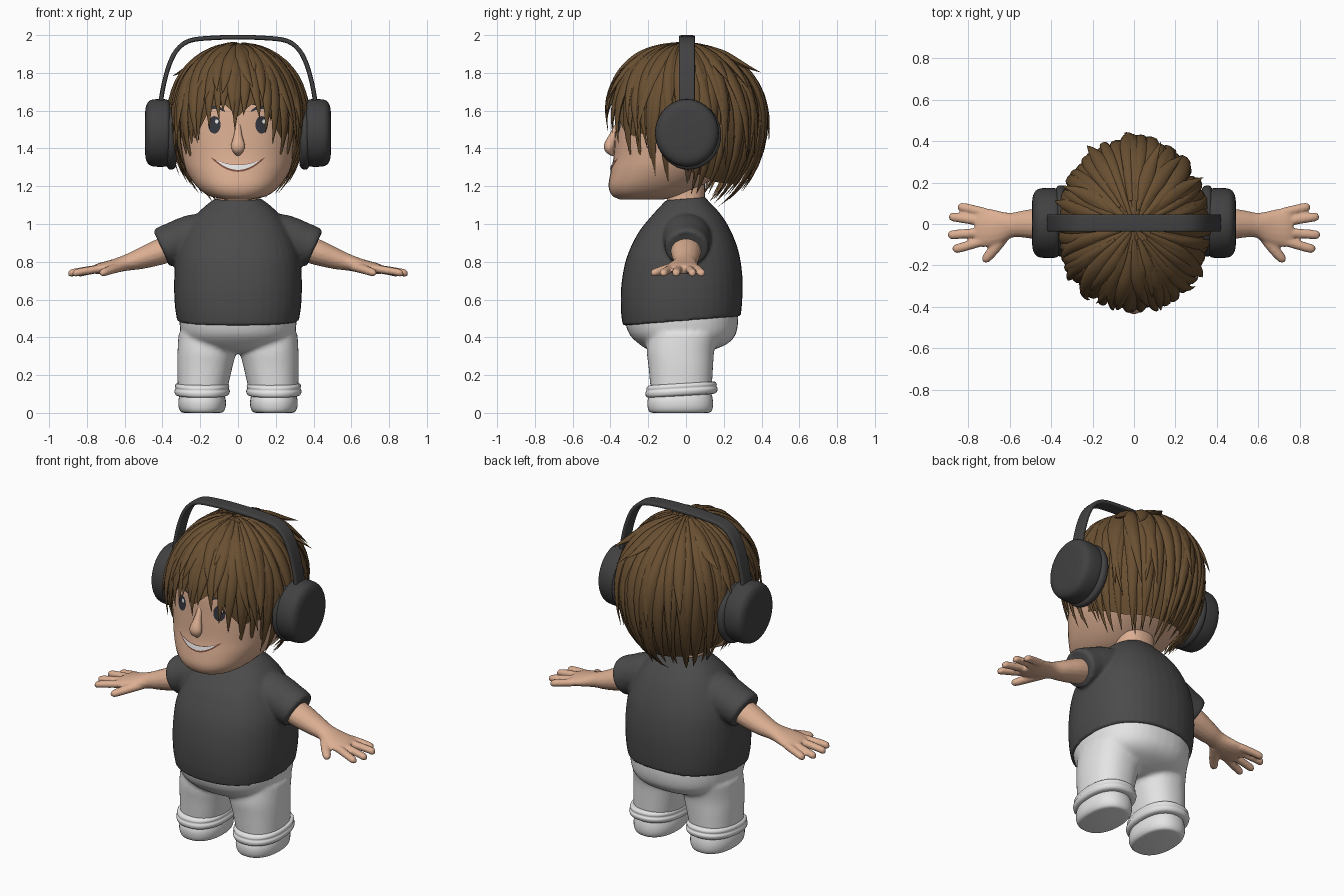
import bpy, bmesh, math, random
from mathutils import Vector
from mathutils.bvhtree import BVHTree

random.seed(4)
if "Cube" in bpy.data.objects:
    bpy.data.objects.remove(bpy.data.objects["Cube"])


def material(name, *rgb):
    m = bpy.data.materials.new(name)
    m.use_nodes = True
    m.diffuse_color = (*rgb, 1)
    m.node_tree.nodes["Principled BSDF"].inputs["Base Color"].default_value = (*rgb, 1)
    return m


skin = material("skin", .72, .43, .29)
hair = material("brown hair", .14, .078, .031)
shirt_grey = material("charcoal shirt", .07, .07, .07)
phone_grey = material("dark headphone grey", .053, .053, .055)
white = material("off white cloth", .78, .78, .78)
eye_dark = material("dark eye", .035, .038, .05)
mouth_dark = material("mouth brown", .2, .075, .05)
bright = material("bright white", .9, .9, .9)


def smooth_path(pts, n=4):
    """Catmull-Rom resampling of tuples of any length."""
    p = [Vector(q) for q in pts]
    p = [p[0] * 2 - p[1]] + p + [p[-1] * 2 - p[-2]]
    out = []
    for a, b, c, d in zip(p, p[1:], p[2:], p[3:]):
        for i in range(n):
            t = i / n
            out.append((b * 2 + (c - a) * t + (a * 2 - b * 5 + c * 4 - d) * t ** 2
                        + (b * 3 - a - c * 3 + d) * t ** 3) * .5)
    return out + [p[-2]]


def skin_rings(bm, rings):
    vs = [[bm.verts.new(p) for p in r] for r in rings]
    for r, s in zip(vs, vs[1:]):
        for i in range(len(r)):
            j = (i + 1) % len(r)
            bm.faces.new((r[i], r[j], s[j], s[i]))
    bm.faces.new(vs[0][::-1])
    bm.faces.new(vs[-1])


def loft(bm, rows, power=2.3, n=4, sides=40, tilt=0):
    """Stack of rounded rings: centre x, z, x radius, front y, back y."""
    rings = []
    for cx, z, rx, yf, yb in smooth_path(rows, n):
        ring = []
        for i in range(sides):
            a = math.tau * i / sides
            c, s = [math.copysign(abs(v) ** (2 / power), v) for v in (math.cos(a), math.sin(a))]
            y = (yf + yb) / 2 + s * (yb - yf) / 2
            ring.append((cx + rx * c, y, z + tilt * (y - yf)))
        rings.append(ring)
    skin_rings(bm, rings)


def tube(bm, pts, up, n=4, sides=16, power=2):
    """Sweep along x, y, z with width and thickness radii; up gives the normal."""
    pts = smooth_path(pts, n) if n else [Vector(p) for p in pts]
    pos = [Vector(p[:3]) for p in pts]
    rings = []
    for k, p in enumerate(pts):
        t = pos[min(k + 1, len(pos) - 1)] - pos[max(k - 1, 0)]
        side = t.cross(up(pos[k])).normalized()
        nor = side.cross(t).normalized()
        ring = []
        for i in range(sides):
            a = math.tau * i / sides
            c, s = [math.copysign(abs(v) ** (2 / power), v) for v in (math.cos(a), math.sin(a))]
            ring.append(pos[k] + side * p[3] * c + nor * p[4] * s)
        rings.append(ring)
    skin_rings(bm, rings)


def finish(bm, name, mat, mirror=False, voxel=0, blend=5, angle=40):
    bmesh.ops.recalc_face_normals(bm, faces=bm.faces)
    me = bpy.data.meshes.new(name)
    bm.to_mesh(me)
    bm.free()
    me.materials.append(mat)
    ob = bpy.data.objects.new(name, me)
    bpy.context.collection.objects.link(ob)
    bpy.ops.object.select_all(action='DESELECT')
    ob.select_set(True)
    bpy.context.view_layer.objects.active = ob
    bpy.ops.object.shade_smooth_by_angle(angle=math.radians(angle))
    if mirror:
        ob.modifiers.new("mirror", 'MIRROR')
    if voxel:
        r = ob.modifiers.new("merge", 'REMESH')
        r.mode, r.voxel_size, r.use_smooth_shade = 'VOXEL', voxel, True
        s = ob.modifiers.new("blend", 'SMOOTH')
        s.iterations, s.factor = blend, .5
    return ob


z_up = lambda p: Vector((0, 0, 1))

# Head and neck
bm = bmesh.new()
loft(bm, [(0, 1.13, .07, -.35, -.12), (0, 1.15, .155, -.39, -.02), (0, 1.2, .22, -.41, .08),
          (0, 1.28, .275, -.398, .2), (0, 1.36, .305, -.383, .28), (0, 1.5, .325, -.375, .33),
          (0, 1.65, .315, -.36, .34), (0, 1.8, .25, -.27, .27), (0, 1.89, .1, -.12, .12)])
head = finish(bm, "head", skin)
bvh = BVHTree.FromPolygons([v.co for v in head.data.vertices],
                           [p.vertices[:] for p in head.data.polygons])
bm = bmesh.new()
loft(bm, [(0, 1.05, .13, -.12, .11), (0, 1.13, .11, -.1, .1), (0, 1.25, .11, -.1, .1)])
finish(bm, "neck", skin)
bm = bmesh.new()
tube(bm, [(0, -.36, 1.54, .012, .008), (0, -.385, 1.47, .022, .02), (0, -.405, 1.41, .038, .03),
          (0, -.393, 1.378, .022, .018), (0, -.38, 1.365, .006, .006)], lambda p: Vector((0, -1, 0)))
finish(bm, "nose", skin)


# Face details: thin plates laid on the head
def decal(name, x0, x1, lo, hi, mat, lift=.003, cols=16, rows=4):
    bm = bmesh.new()
    grid = []
    for i in range(cols + 1):
        u = -math.cos(math.pi * i / cols)
        x = (x0 + x1) / 2 + u * (x1 - x0) / 2
        col = []
        for j in range(rows + 1):
            z = lo(u) + (hi(u) - lo(u)) * j / rows
            y = bvh.ray_cast(Vector((x, -2, z)), Vector((0, 1, 0)))[0].y
            col.append(bm.verts.new((x, y - lift, z)))
        grid.append(col)
    for a, b in zip(grid, grid[1:]):
        for j in range(rows):
            bm.faces.new((a[j], b[j], b[j + 1], a[j + 1]))
    bmesh.ops.remove_doubles(bm, verts=bm.verts, dist=.0002)
    finish(bm, name, mat)


def oval(name, x, z, rx, rz, mat, lift):
    arc = lambda u: rz * math.sqrt(max(0, 1 - u * u))
    decal(name, x - rx, x + rx, lambda u: z - arc(u), lambda u: z + arc(u), mat, lift)


for side, s in (("left", 1), ("right", -1)):
    oval(side + "_eye", s * .125, 1.525, .033, .046, eye_dark, .004)
    oval(side + "_eye_glint", s * .125 + .012, 1.543, .009, .011, bright, .007)
    decal(side + "_eyebrow", s * .125 - .055, s * .125 + .055, lambda u: 1.608 - .015 * u * u,
          lambda u: 1.63 - .03 * u * u, eye_dark, .006)
decal("mouth", -.142, .142, lambda u: 1.276 + .074 * u * u, lambda u: 1.314 + .037 * u * u, mouth_dark)
decal("teeth", -.118, .118, lambda u: 1.286 + .052 * u * u, lambda u: 1.311 + .028 * u * u, bright, .006)

# Shirt with sleeves
bm = bmesh.new()
loft(bm, [(0, .462, .322, -.335, .29), (0, .55, .335, -.345, .298), (0, .68, .338, -.342, .298),
          (0, .82, .325, -.315, .275), (0, .95, .275, -.255, .225), (0, 1.04, .215, -.185, .17),
          (0, 1.1, .155, -.13, .12), (0, 1.125, .12, -.11, .105)], tilt=.08)
for s in (1, -1):
    tube(bm, [(s * .1, 0, .97, .12, .1), (s * .24, .005, .93, .13, .12), (s * .34, .005, .897, .12, .112),
              (s * .4, .005, .877, .115, .106), (s * .402, .005, .876, .09, .082),
              (s * .37, .005, .886, .08, .075)], z_up, n=2, sides=28)
finish(bm, "shirt", shirt_grey, voxel=.01, blend=4)

# Arms and hands
bm = bmesh.new()
tube(bm, [(.28, 0, .9, .08, .075), (.42, 0, .85, .08, .068), (.52, 0, .815, .068, .055),
          (.59, -.005, .795, .06, .043), (.66, -.015, .777, .083, .036), (.73, -.018, .764, .095, .03),
          (.765, -.018, .757, .08, .022)], z_up)
for x0, y0, x1, y1 in ((.72, .055, .848, .08), (.73, .012, .89, .033),
                       (.73, -.04, .895, -.052), (.72, -.08, .872, -.118)):
    tube(bm, [(x0, y0, .765, .024, .022), (x1 - .03, y1 * .98, .745, .023, .02),
              (x1 - .008, y1, .736, .019, .017), (x1 + .004, y1, .733, .007, .007)], z_up, sides=10)
tube(bm, [(.62, -.04, .775, .035, .028), (.675, -.12, .757, .028, .024),
          (.715, -.168, .742, .022, .02), (.728, -.182, .738, .008, .008)], z_up, sides=10)
finish(bm, "arms", skin, mirror=True, voxel=.007, blend=4)

# Trousers, cuffs and feet
bm = bmesh.new()
loft(bm, [(0, .315, .08, -.12, .08), (0, .335, .19, -.2, .15), (0, .37, .265, -.255, .225),
          (0, .42, .3, -.302, .265), (0, .5, .312, -.325, .277), (0, .58, .31, -.32, .27)])
for s in (1, -1):
    loft(bm, [(s * .165, .42, .15, -.2, .17), (s * .165, .33, .155, -.208, .15),
              (s * .176, .24, .146, -.198, .143), (s * .19, .1, .128, -.185, .135)])
finish(bm, "trousers", white, voxel=.012, blend=6)
bm = bmesh.new()
loft(bm, [(.19, .08, .12, -.19, .14), (.19, .085, .14, -.21, .16), (.19, .105, .147, -.215, .168),
          (.19, .118, .141, -.209, .161), (.19, .13, .144, -.21, .163), (.19, .143, .138, -.2, .155),
          (.19, .148, .12, -.18, .13)], n=3, tilt=.06)
finish(bm, "trouser_cuffs", white, mirror=True)
bm = bmesh.new()
loft(bm, [(.19, 0, .095, -.175, .115), (.19, .006, .112, -.193, .132), (.19, .03, .124, -.203, .142),
          (.19, .07, .125, -.203, .142), (.19, .12, .11, -.18, .13)], n=3)
finish(bm, "feet", white, mirror=True)

# Headphones
bm = bmesh.new()
arc = [(.415, 1.6), (.397, 1.72), (.365, 1.84), (.32, 1.925), (.25, 1.972), (.12, 1.986)]
path = [(x, z) for x, z in arc] + [(0, 1.988)] + [(-x, z) for x, z in arc[::-1]]
tube(bm, [(x, .005, z, .042, .012) for x, z in path], lambda p: p - Vector((0, .005, 1.5)),
     n=5, sides=24, power=5)
finish(bm, "headband", phone_grey)
for name, y, z, profile in (
        ("ear_cups", .005, 1.482, ((.36, .15), (.372, .165), (.4, .169), (.45, .167), (.475, .155), (.488, .13),
                                   (.492, .1))),
        ("ear_pads", .015, 1.47, ((.325, .13), (.33, .158), (.345, .17), (.365, .17), (.378, .155)))):
    bm = bmesh.new()
    tube(bm, [(x, y, z, r, r * 1.06) for x, r in profile], z_up, n=3, sides=40)
    finish(bm, name, phone_grey, mirror=True)

# Hair: cap plus layered locks running down from the crown
CENTRE = Vector((0, -.012, 1.56))
HEM = ((0, 1.5), (13, 1.57), (25, 1.55), (38, 1.42), (52, 1.31), (70, 1.24), (95, 1.2), (125, 1.14), (180, 1.12))


def hem(deg):
    d = abs((deg + 180) % 360 - 180)
    for (a, z), (b, w) in zip(HEM, HEM[1:]):
        if d <= b:
            return z + (w - z) * (d - a) / (b - a)


def hair_point(deg, phi, scale=1):
    a, c = math.radians(deg), math.cos(phi)
    r = math.sin(phi) * scale
    return CENTRE + Vector((.352 * r * math.sin(a), -.418 * r * math.cos(a),
                            c * (.388 if c > 0 else .5) * scale))


def polar(z):
    d = z - CENTRE.z
    return math.acos(max(-1, min(1, d / (.388 if d > 0 else .5))))


def lock(bm, deg, z_end, width, lift=0, flick=0, sway=0, start=.06):
    end, steps, pts = polar(z_end), 13, []
    for k in range(steps + 1):
        u = k / steps
        p = hair_point(deg + sway * u * u, start + (end - start) * u, 1 + lift + flick * u ** 4)
        w = max(.001, width * min(1, .22 + 1.8 * u) * (1 - u ** 3.5))
        pts.append((*p, w, w * .5))
    tube(bm, pts, lambda p: p - CENTRE, n=0, sides=8)


bm = bmesh.new()
rings = [[hair_point(d, .04 + (polar(hem(d) + .07) - .04) * k / 14, .965) for d in range(0, 360, 6)]
         for k in range(15)]
skin_rings(bm, rings)
bm.faces.ensure_lookup_table()
bmesh.ops.delete(bm, geom=[bm.faces[-1]], context='FACES_ONLY')
finish(bm, "hair_cap", hair)

bm = bmesh.new()
R = random.uniform
for i in range(50):
    d = i * 7.2 + R(-2, 2)
    lock(bm, d, hem(d) + R(-.02, .04), R(.034, .046), R(-.015, .01), R(-.02, .03), R(-9, 9))
for i in range(38):
    d = i * 9.5 + R(-4, 4)
    lock(bm, d, hem(d) + R(.06, .26), R(.028, .042), R(.012, .035), R(0, .06), R(-14, 14), R(.05, .3))
finish(bm, "hair_locks", hair, angle=60)

# Stray tufts flicking away from the head
bm = bmesh.new()
for d, z, flick in ((165, 1.76, .2), (150, 1.7, .12), (127, 1.72, .2), (-122, 1.74, .22), (-150, 1.55, .12),
                    (178, 1.45, .1), (-105, 1.6, .12), (98, 1.55, .1), (62, 1.5, .1), (-60, 1.48, .1)):
    lock(bm, d, z, .042, .015, flick, R(-10, 10), .2)
finish(bm, "hair_tufts", hair, angle=60)
